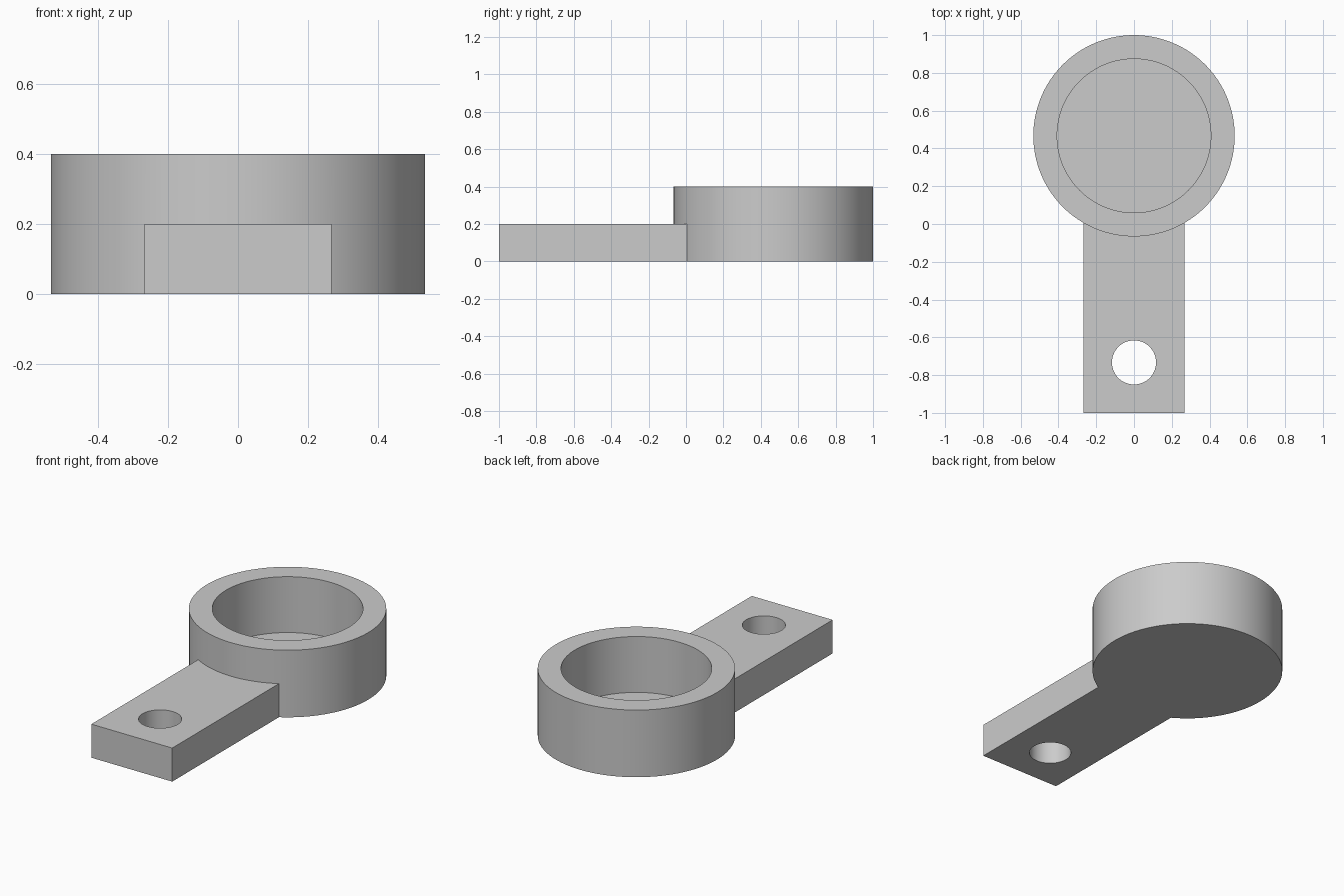
import bpy

cube = bpy.data.objects.get("Cube")
if cube:
    bpy.data.objects.remove(cube, do_unlink=True)

# Main dimensions
CUP_Y, CUP_R, CUP_H = 0.467, 0.533, 0.4
BORE_R, FLOOR = 0.407, 0.067
TAB_W, TAB_H, TAB_END = 0.533, 0.2, 0.03
HOLE_Y, HOLE_R = -0.733, 0.1167

grey = bpy.data.materials.new("light grey")
grey.use_nodes = True
colour = (0.6, 0.6, 0.6, 1)
grey.diffuse_color = colour
grey.node_tree.nodes["Principled BSDF"].inputs["Base Color"].default_value = colour


def cylinder(name, y, radius, bottom, top, sides=128):
    bpy.ops.mesh.primitive_cylinder_add(vertices=sides, radius=radius, depth=top - bottom,
                                        location=(0, y, (bottom + top) / 2))
    obj = bpy.context.object
    obj.name = name
    obj.data.materials.append(grey)
    return obj


def combine(target, other, operation):
    mod = target.modifiers.new(operation.lower(), 'BOOLEAN')
    mod.operation, mod.solver, mod.object = operation, 'EXACT', other
    bpy.context.view_layer.objects.active = target
    bpy.ops.object.modifier_apply(modifier=mod.name)
    bpy.data.objects.remove(other, do_unlink=True)


# Round cup, with the flat tab running into its wall
body = cylinder("cup_with_tab", CUP_Y, CUP_R, 0, CUP_H)
bpy.ops.mesh.primitive_cube_add(size=1, location=(0, (TAB_END - 1) / 2, TAB_H / 2))
tab = bpy.context.object
tab.name = "tab"
tab.scale = (TAB_W, TAB_END + 1, TAB_H)
bpy.ops.object.transform_apply(location=False, rotation=False, scale=True)
tab.data.materials.append(grey)
combine(body, tab, 'UNION')

# Blind bore in the cup and through hole in the tab
combine(body, cylinder("bore_cutter", CUP_Y, BORE_R, FLOOR, CUP_H + 0.1), 'DIFFERENCE')
combine(body, cylinder("hole_cutter", HOLE_Y, HOLE_R, -0.1, TAB_H + 0.1, 64), 'DIFFERENCE')

# Smooth round walls with sharp rims
bpy.ops.object.select_all(action='DESELECT')
body.select_set(True)
bpy.context.view_layer.objects.active = body
bpy.ops.object.shade_smooth_by_angle(angle=0.5)
